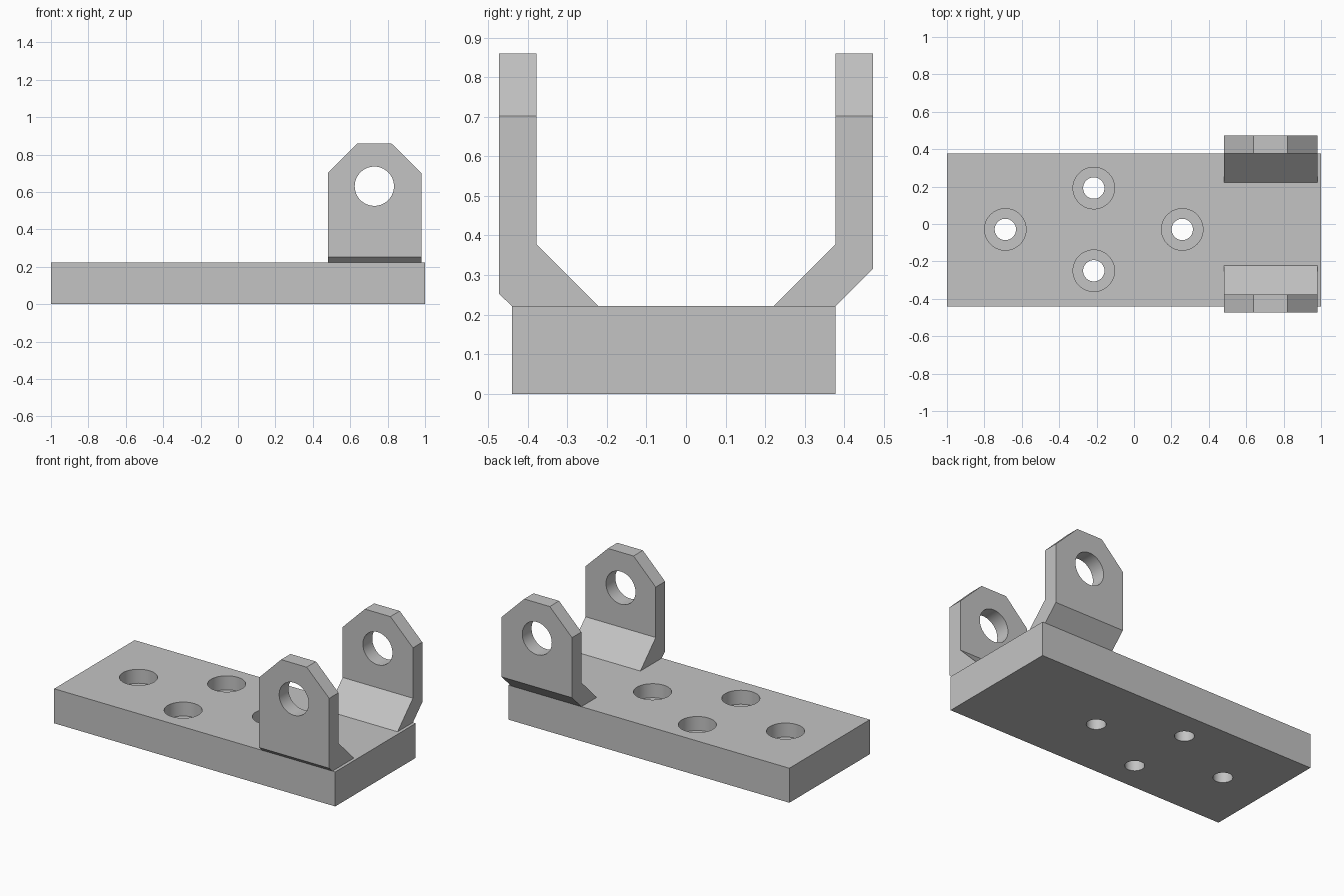
import bpy, bmesh, math
from mathutils import Vector

if "Cube" in bpy.data.objects:
    bpy.data.objects.remove(bpy.data.objects["Cube"], do_unlink=True)

grey = bpy.data.materials.new("light grey")
grey.use_nodes = True
colour = (0.55, 0.55, 0.55, 1)
grey.diffuse_color = colour
grey.node_tree.nodes["Principled BSDF"].inputs["Base Color"].default_value = colour


def prism(name, points, offset):
    """Extrude a closed outline of 3D points along an offset."""
    bm = bmesh.new()
    face = bm.faces.new([bm.verts.new(p) for p in points])
    new = bmesh.ops.extrude_face_region(bm, geom=[face])["geom"]
    bmesh.ops.translate(bm, vec=Vector(offset),
                        verts=[v for v in new if isinstance(v, bmesh.types.BMVert)])
    bmesh.ops.recalc_face_normals(bm, faces=bm.faces)
    mesh = bpy.data.meshes.new(name)
    bm.to_mesh(mesh)
    bm.free()
    mesh.materials.append(grey)
    obj = bpy.data.objects.new(name, mesh)
    bpy.context.collection.objects.link(obj)
    return obj


def cylinder(radius, depth, location, rotation=(0, 0, 0)):
    bpy.ops.mesh.primitive_cylinder_add(vertices=64, radius=radius, depth=depth,
                                        location=location, rotation=rotation)
    obj = bpy.context.object
    obj.data.materials.append(grey)
    return obj


def boolean(obj, tool, operation):
    """Apply a boolean and remove its tool."""
    mod = obj.modifiers.new("cut", 'BOOLEAN')
    mod.operation, mod.object, mod.solver = operation, tool, 'EXACT'
    bpy.ops.object.select_all(action='DESELECT')
    bpy.context.view_layer.objects.active = obj
    obj.select_set(True)
    bpy.ops.object.modifier_apply(modifier=mod.name)
    bpy.data.objects.remove(tool, do_unlink=True)


def smooth(obj):
    bpy.ops.object.select_all(action='DESELECT')
    bpy.context.view_layer.objects.active = obj
    obj.select_set(True)
    bpy.ops.object.shade_smooth_by_angle(angle=math.radians(30))


# Base plate with four counterbored screw holes
TOP, FRONT, BACK = 0.222, -0.44, 0.378
plate = prism("base_plate", [(-1, FRONT, 0), (1, FRONT, 0), (1, BACK, 0), (-1, BACK, 0)],
              (0, 0, TOP))
cx, cy = -0.215, -0.029
for dx, dy in ((-0.473, 0), (0.473, 0), (0, 0.221), (0, -0.221)):
    x, y = cx + dx, cy + dy
    boolean(plate, cylinder(0.057, 1, (x, y, 0)), 'DIFFERENCE')
    boolean(plate, cylinder(0.111, 0.18, (x, y, TOP)), 'DIFFERENCE')
smooth(plate)


# Upright lugs: a side profile trimmed by a chamfered front outline
def lug(name, side, outer_foot, outer_knee):
    profile = [(0.473, 1), (0.473, outer_knee), (outer_foot, TOP),
               (0.222, TOP), (0.378, 0.378), (0.378, 1)]
    body = prism(name, [(0.4, side * y, z) for y, z in profile], (0.7, 0, 0))
    outline = [(0.48, 0), (0.98, 0), (0.98, 0.702), (0.82, 0.86), (0.638, 0.86), (0.48, 0.702)]
    trim = prism("trim", [(x, -0.8, z) for x, z in outline], (0, 1.6, 0))
    boolean(body, trim, 'INTERSECT')
    pin = cylinder(0.105, 2, (0.729, 0, 0.631), (math.pi / 2, 0, 0))
    boolean(body, pin, 'DIFFERENCE')
    smooth(body)


lug("front_lug", -1, -FRONT, 0.253)
lug("back_lug", 1, BACK, 0.316)
